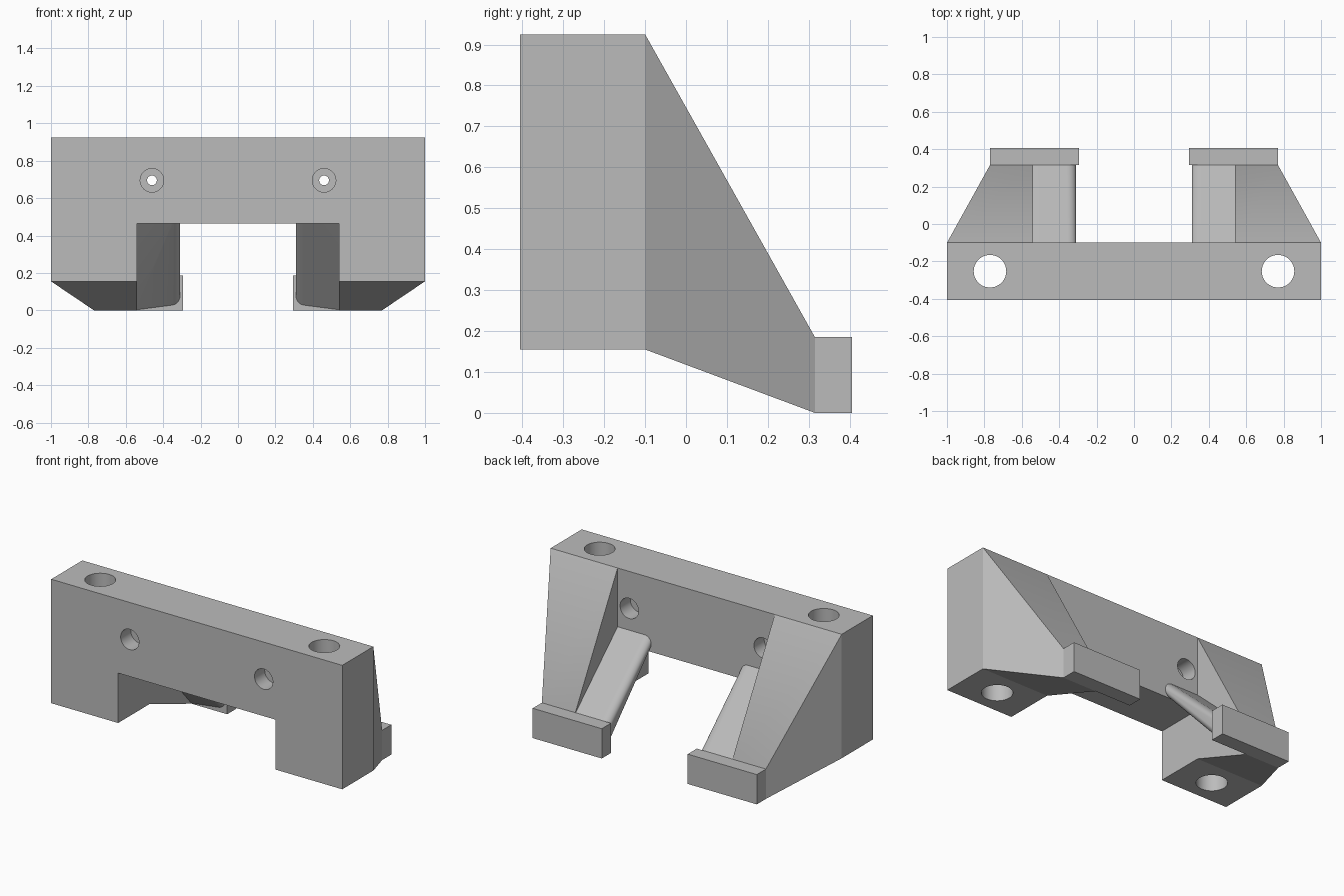
import bpy, bmesh, math
from mathutils import Matrix

old = bpy.data.objects.get("Cube")
if old:
    bpy.data.objects.remove(old, do_unlink=True)

grey = bpy.data.materials.new("plain grey")
grey.use_nodes = True
COLOUR = (0.5, 0.5, 0.5, 1)
grey.diffuse_color = COLOUR
grey.node_tree.nodes["Principled BSDF"].inputs["Base Color"].default_value = COLOUR

FRONT, BACK, FOOT = -0.405, -0.1, 0.315


def finish(name, bm, smooth=True):
    bmesh.ops.recalc_face_normals(bm, faces=bm.faces)
    mesh = bpy.data.meshes.new(name)
    bm.to_mesh(mesh)
    bm.free()
    mesh.materials.append(grey)
    obj = bpy.data.objects.new(name, mesh)
    bpy.context.collection.objects.link(obj)
    if smooth:
        bpy.ops.object.select_all(action='DESELECT')
        obj.select_set(True)
        bpy.context.view_layer.objects.active = obj
        bpy.ops.object.shade_smooth_by_angle(angle=math.radians(30))
    return obj


def hull(name, points, side):
    """Convex solid, mirrored to either side."""
    bm = bmesh.new()
    for x, y, z in points:
        bm.verts.new((x * side, y, z))
    bmesh.ops.convex_hull(bm, input=bm.verts)
    bmesh.ops.dissolve_limit(bm, angle_limit=0.01, verts=bm.verts, edges=bm.edges)
    return finish(name, bm)


def box_points(x0, x1, y0, y1, z0, z1):
    return [(x, y, z) for x in (x0, x1) for y in (y0, y1) for z in (z0, z1)]


def add_cylinder(bm, radius, depth, centre, along_y=False):
    turn = Matrix.Rotation(math.pi / 2, 4, 'X') if along_y else Matrix()
    bmesh.ops.create_cone(bm, cap_ends=True, segments=48, radius1=radius, radius2=radius,
                          depth=depth, matrix=Matrix.Translation(centre) @ turn)


# Bridge-shaped block: extruded notched outline
half = [(0.54, 0.465), (0.54, 0.155), (1, 0.155), (1, 0.925)]
outline = half + [(-x, z) for x, z in reversed(half)]
bm = bmesh.new()
face = bm.faces.new([bm.verts.new((x, FRONT, z)) for x, z in outline])
ext = bmesh.ops.extrude_face_region(bm, geom=[face])
bmesh.ops.translate(bm, vec=(0, BACK - FRONT, 0),
                    verts=[v for v in ext["geom"] if isinstance(v, bmesh.types.BMVert)])
block = finish("main_block", bm, smooth=False)

# Cutters: vertical holes, screw holes, then counterbores on both faces
wide, narrow, bores = bmesh.new(), bmesh.new(), bmesh.new()
middle = (FRONT + BACK) / 2
for s in (-1, 1):
    add_cylinder(wide, 0.087, 2, (s * 0.77, middle, 0.5))
    add_cylinder(narrow, 0.026, 1, (s * 0.46, middle, 0.695), True)
    for y in (FRONT, BACK):
        add_cylinder(bores, 0.063, 0.2, (s * 0.46, y, 0.695), True)
for name, cut in (("vertical_hole", wide), ("screw_hole", narrow), ("counterbore", bores)):
    cutter = finish(name + "_cutter", cut, smooth=False)
    cutter.hide_render = True
    cutter.hide_viewport = True
    mod = block.modifiers.new(name, 'BOOLEAN')
    mod.operation = 'DIFFERENCE'
    mod.solver = 'EXACT'
    mod.object = cutter
bpy.ops.object.select_all(action='DESELECT')
block.select_set(True)
bpy.context.view_layer.objects.active = block
for mod in list(block.modifiers):
    bpy.ops.object.modifier_apply(modifier=mod.name)
bpy.ops.object.shade_smooth_by_angle(angle=math.radians(30))
for name in ("vertical_hole", "screw_hole", "counterbore"):
    bpy.data.objects.remove(bpy.data.objects[name + "_cutter"], do_unlink=True)


def bar_section(y, low, high, r, tilt):
    """Slab section with a rounded inner edge."""
    pts = [(0.55, y, low), (0.55, y, high)]
    for centre_z, start in ((high - r, 90), (low + tilt + r, 180)):
        for i in range(9):
            a = math.radians(start + i * 90 / 8)
            pts.append((0.31 + r + r * math.cos(a), y, centre_z + r * math.sin(a)))
    return pts


for side, label in ((1, "left"), (-1, "right")):
    # Tapered wing from block to foot
    wing = [(x, BACK, z) for x in (0.54, 1) for z in (0.155, 0.925)]
    wing += [(x, FOOT, z) for x in (0.54, 0.77) for z in (0, 0.185)]
    hull(label + "_wing", wing, side)
    # Sloping bar with rounded inner edge
    bar = bar_section(BACK, 0.465, 0.56, 0.045, 0) + bar_section(FOOT, 0.002, 0.18, 0.05, 0.025)
    hull(label + "_bar", bar, side)
    # Foot plate at the back
    hull(label + "_foot", box_points(0.295, 0.77, FOOT, 0.405, 0, 0.185), side)
